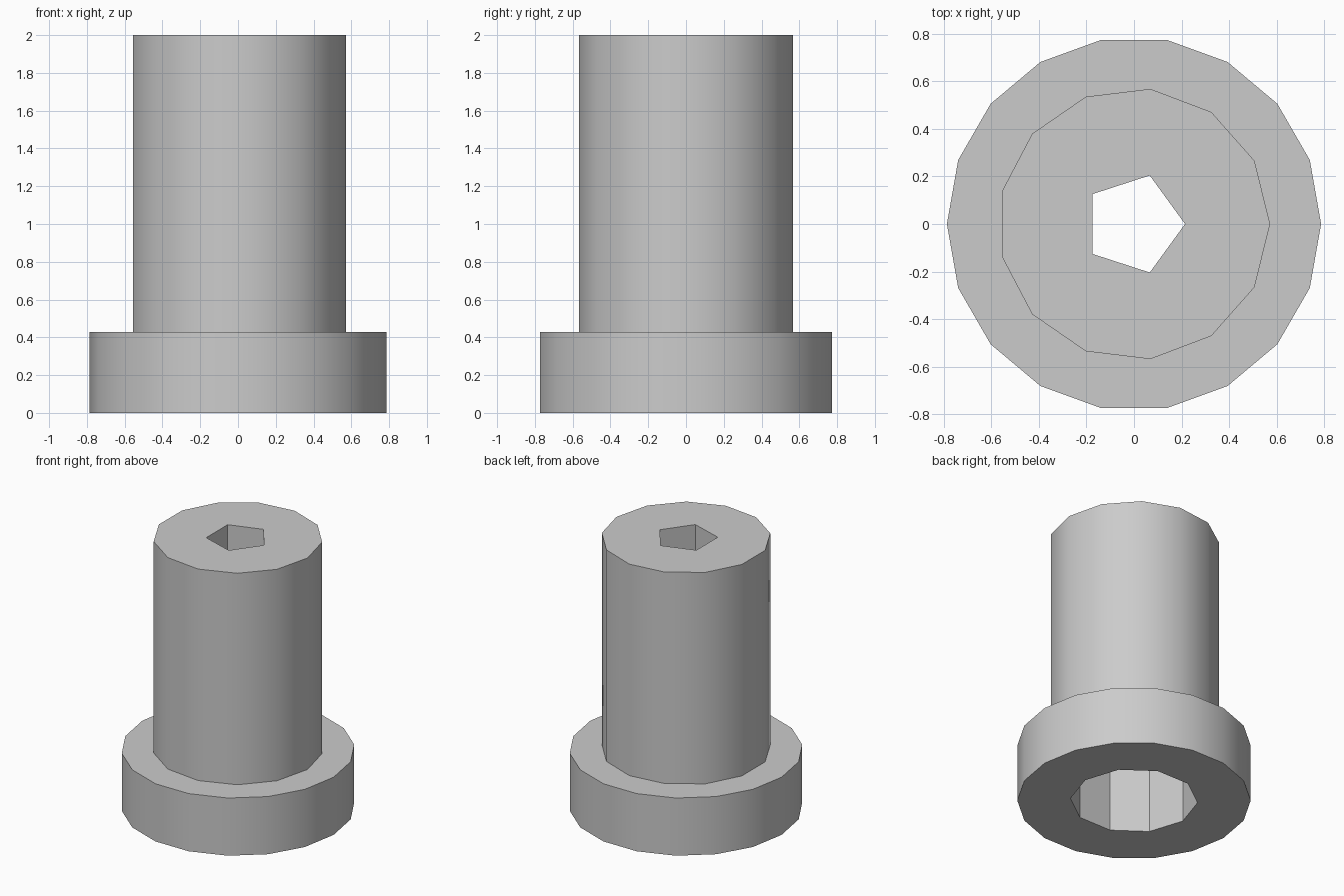
import bpy, bmesh, math

cube = bpy.data.objects.get("Cube")
if cube:
    bpy.data.objects.remove(cube, do_unlink=True)

UNIT = 2 / 14  # the sleeve is 14 units tall

grey = bpy.data.materials.new("plain_grey")
colour = (0.6, 0.6, 0.6, 1)
grey.use_nodes = True
grey.diffuse_color = colour
grey.node_tree.nodes["Principled BSDF"].inputs["Base Color"].default_value = colour

bm = bmesh.new()


def ring(sides, radius, z):
    """Closed loop of edges with its first corner on +x."""
    verts = [bm.verts.new((radius * UNIT * math.cos(math.tau * i / sides),
                           radius * UNIT * math.sin(math.tau * i / sides),
                           z * UNIT)) for i in range(sides)]
    return [bm.edges.new((verts[i - 1], verts[i])) for i in range(sides)]


def wall(sides, radius, low, high):
    """Prism side wall; returns its lower and upper loops."""
    loops = ring(sides, radius, low), ring(sides, radius, high)
    bmesh.ops.bridge_loops(bm, edges=loops[0] + loops[1])
    return loops


def flat_ring(outer, inner):
    """Flat face between two loops at the same height."""
    bmesh.ops.triangle_fill(bm, use_beauty=True, use_dissolve=False,
                            edges=outer + inner)


# Outer walls of the foot and shaft, inner walls of the socket and screw hole
foot_low, foot_high = wall(18, 5.5, 0, 3)
shaft_low, shaft_high = wall(13, 4, 3, 14)
socket_low, socket_high = wall(10, 3, 0, 10)
hole_low, hole_high = wall(5, 1.5, 10, 14)

# Underside, foot ledge, socket ceiling and shaft top
flat_ring(foot_low, socket_low)
flat_ring(foot_high, shaft_low)
flat_ring(socket_high, hole_low)
flat_ring(shaft_high, hole_high)

bmesh.ops.recalc_face_normals(bm, faces=bm.faces)
mesh = bpy.data.meshes.new("flanged_sleeve")
bm.to_mesh(mesh)
bm.free()
mesh.materials.append(grey)

sleeve = bpy.data.objects.new("flanged_sleeve", mesh)
bpy.context.collection.objects.link(sleeve)
bpy.ops.object.select_all(action="DESELECT")
sleeve.select_set(True)
bpy.context.view_layer.objects.active = sleeve
bpy.ops.object.shade_smooth_by_angle(angle=math.radians(30))
